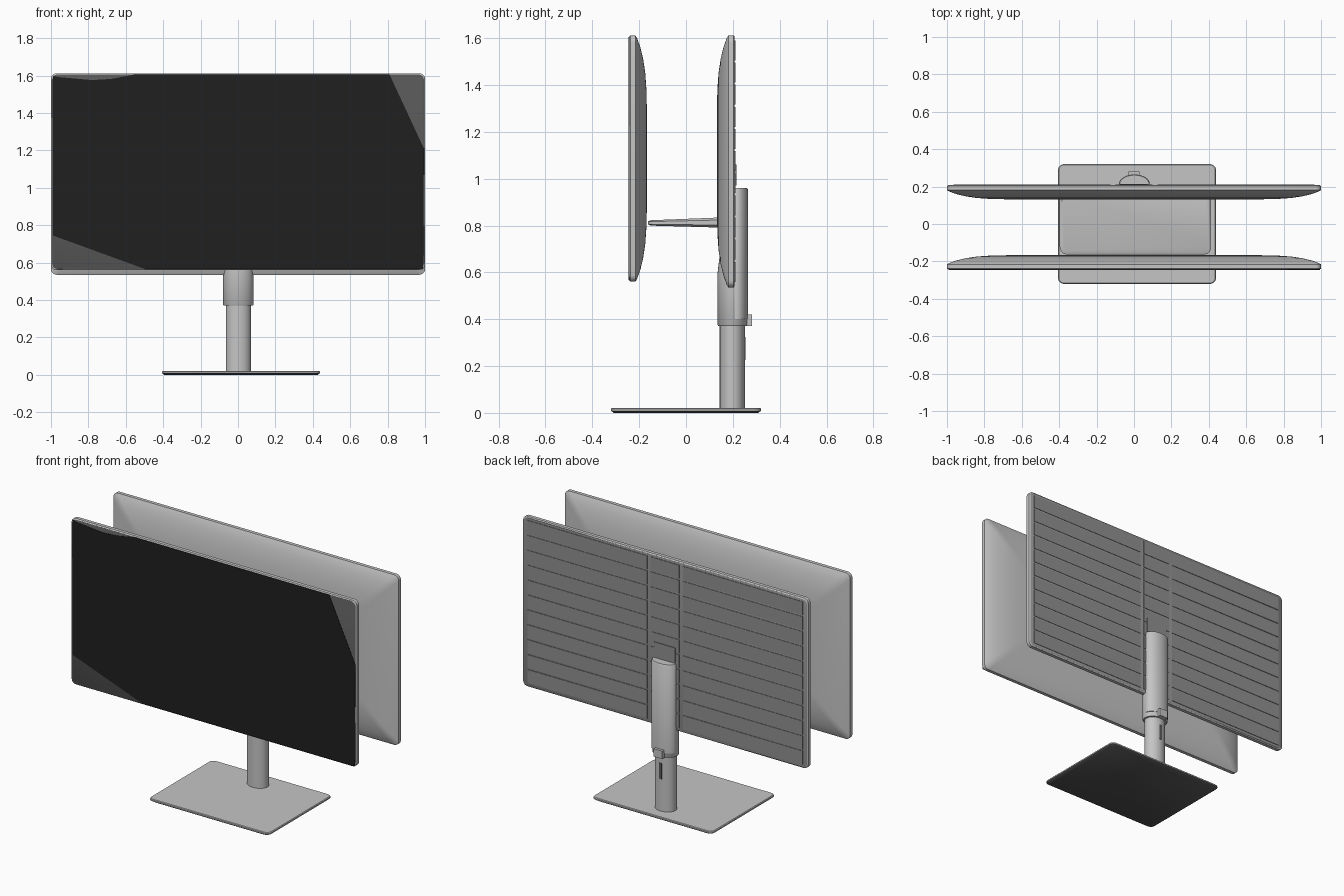
import bpy, bmesh, math
from mathutils import Vector

cube = bpy.data.objects.get("Cube")
if cube:
    bpy.data.objects.remove(cube, do_unlink=True)


def material(name, v):
    m = bpy.data.materials.new(name)
    m.use_nodes = True
    m.diffuse_color = (v, v, v, 1)
    m.node_tree.nodes["Principled BSDF"].inputs["Base Color"].default_value = (v, v, v, 1)
    return m


LIGHT = material("light grey", 0.56)
MID = material("mid grey", 0.28)
DARK = material("dark grey", 0.1)
BLACK = material("screen black", 0.014)


def finish(name, bm, mats, smooth=True, rule=None):
    bmesh.ops.recalc_face_normals(bm, faces=bm.faces)
    for f in bm.faces:
        f.smooth = False
        if rule and rule(f):
            f.material_index = 1
    me = bpy.data.meshes.new(name)
    bm.to_mesh(me)
    bm.free()
    ob = bpy.data.objects.new(name, me)
    bpy.context.collection.objects.link(ob)
    for m in mats:
        me.materials.append(m)
    if smooth:
        bpy.ops.object.select_all(action='DESELECT')
        ob.select_set(True)
        bpy.context.view_layer.objects.active = ob
        bpy.ops.object.shade_smooth_by_angle(angle=math.radians(35))
    return ob


def rounded_rect(w, h, r, n=5):
    """Outline of a rectangle with half sizes w, h and corner radius r."""
    pts = []
    for q, (sx, sy) in enumerate([(1, 1), (-1, 1), (-1, -1), (1, -1)]):
        for i in range(n + 1):
            a = (q + i / n) * math.pi / 2
            pts.append((sx * (w - r) + r * math.cos(a), sy * (h - r) + r * math.sin(a)))
    return pts


def ellipse(a, b, n=32):
    return [(a * math.cos(2 * math.pi * i / n), b * math.sin(2 * math.pi * i / n)) for i in range(n)]


def loft(name, rings, mats, rule=None, smooth=True):
    """Skin a list of equal-length 3D outlines and cap both ends."""
    bm = bmesh.new()
    loops = [[bm.verts.new(p) for p in ring] for ring in rings]
    for a, b in zip(loops, loops[1:]):
        for i in range(len(a)):
            j = (i + 1) % len(a)
            bm.faces.new((a[i], a[j], b[j], b[i]))
    bm.faces.new(loops[0])
    bm.faces.new(loops[-1])
    return finish(name, bm, mats, smooth, rule)


def boxes(name, items, mat):
    """Boxes given as (centre, size), joined in one object."""
    bm = bmesh.new()
    for c, s in items:
        for v in bmesh.ops.create_cube(bm, size=1)["verts"]:
            v.co = Vector(c) + Vector(v.co[k] * s[k] for k in range(3))
    return finish(name, bm, [mat], False)


def panel(name, face_y, out, z0, z1, face_mat):
    """Thin display shell: flat on one side, domed on the other."""
    profile = [(0.006, 0), (0, 0.005), (0, 0.027), (0.012, 0.034), (0.05, 0.048),
               (0.1, 0.06), (0.16, 0.069), (0.23, 0.074), (0.32, 0.076)]
    zc, hh = (z0 + z1) / 2, (z1 - z0) / 2
    rings = [[(x, face_y + out * d, zc + z)
              for x, z in rounded_rect(1 - inset, hh - inset, 0.03)]
             for inset, d in profile]
    return loft(name, rings, [LIGHT, face_mat], lambda f: f.normal.y * out < -0.9)


# Front display and its screen plate
panel("front_display", -0.243, 1, 0.56, 1.612, DARK)
outline = [(-0.99, 0.745), (-0.5, 0.567), (0.99, 0.567), (0.994, 1.21), (0.81, 1.606),
           (-0.55, 1.606), (-0.68, 1.582), (-0.78, 1.576), (-0.96, 1.592), (-0.99, 1.6)]
loft("screen", [[(x, y, z) for x, z in outline] for y in (-0.242, -0.245)], [BLACK], smooth=False)

# Rear display, facing away, with rows of thin slats on its flat side
panel("rear_display", 0.208, -1, 0.535, 1.612, MID)
rows = 11
pitch = 1.04 / rows
slats = []
for i in range(rows):
    z = 0.555 + pitch * (i + 0.5)
    for x, w in ((-0.545, 0.84), (0.545, 0.84), (0, 0.2)):
        slats.append(((x, 0.2085, z), (w, 0.005, pitch * 0.9)))
boxes("rear_slats", slats, MID)
boxes("rear_cover_plate", [((0, 0.211, 1.015), (0.15, 0.008, 0.09))], MID)

# Shelf joining the displays, thinner towards the front
shelf_rings = []
for inset, t in ((0.012, 0), (0, 0.25), (0, 0.75), (0.012, 1)):
    ring = []
    for x, y in rounded_rect(0.405 - inset, 0.175 - inset, 0.04):
        k = (y + 0.175) / 0.35
        low, high = 0.8 - 0.01 * k, 0.822 + 0.014 * k
        ring.append((x + 0.008, y + 0.012, low + (high - low) * t))
    shelf_rings.append(ring)
loft("shelf", shelf_rings, [LIGHT])

# Foot plate with a dark underside
loft("base_plate",
     [[(x + 0.016, y, z) for x, y in rounded_rect(0.422 - i, 0.32 - i, 0.03)]
      for i, z in ((0.012, 0), (0, 0.009), (0, 0.017), (0.004, 0.021))],
     [LIGHT, DARK], lambda f: f.normal.z < -0.5)


# Telescopic column
def column(name, cy, a, b, levels):
    return loft(name, [[(x + 0.002, y + cy, z) for x, y in ellipse(a - i, b - i)]
                       for i, z in levels], [LIGHT])


column("lower_column", 0.198, 0.067, 0.054, [(0, 0.018), (0, 0.45)])
column("sleeve", 0.2, 0.082, 0.065, [(0.004, 0.37), (0, 0.376), (0, 0.6), (0.012, 0.7)])
column("upper_sleeve", 0.215, 0.082, 0.05, [(0, 0.4), (0, 0.953), (0.004, 0.96)])

# Height release clip and cable slot
boxes("release_clip", [((0, 0.266, 0.395), (0.06, 0.03, 0.05))], LIGHT)
boxes("cable_slot", [((0.002, 0.25, 0.275), (0.018, 0.008, 0.1))], DARK)
